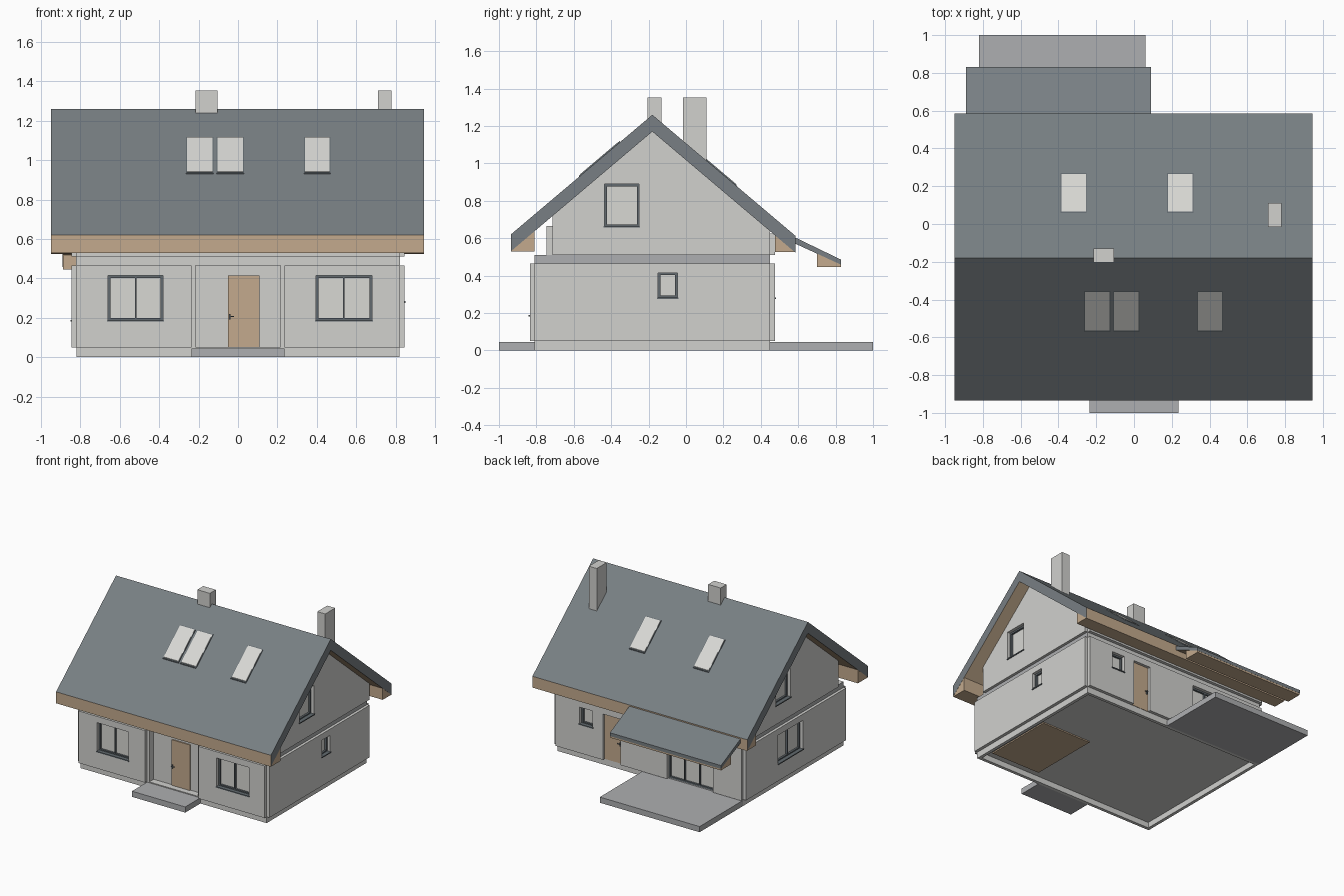
import bpy, bmesh

if "Cube" in bpy.data.objects:
    bpy.data.objects.remove(bpy.data.objects["Cube"])


def material(name, r, g, b):
    lin = [((c / 255 + 0.055) / 1.055) ** 2.4 for c in (r, g, b)]
    m = bpy.data.materials.new(name)
    m.diffuse_color = (*lin, 1)
    m.use_nodes = True
    m.node_tree.nodes["Principled BSDF"].inputs["Base Color"].default_value = m.diffuse_color
    return m


PLASTER = material("plaster", 209, 209, 206)
SLATE = material("roof slate", 120, 127, 131)
WOOD = material("wood", 195, 170, 141)
CONCRETE = material("concrete", 174, 175, 177)
FRAME = material("frame grey", 98, 106, 111)
GLASS = material("glass", 216, 216, 212)


def finish(name, bm, *mats):
    bmesh.ops.recalc_face_normals(bm, faces=bm.faces)
    me = bpy.data.meshes.new(name)
    bm.to_mesh(me)
    bm.free()
    for m in mats:
        me.materials.append(m)
    ob = bpy.data.objects.new(name, me)
    bpy.context.collection.objects.link(ob)
    return ob


def boxes(name, bounds, mat):
    """One object made of axis-aligned boxes (x0, x1, y0, y1, z0, z1)."""
    bm = bmesh.new()
    for x0, x1, y0, y1, z0, z1 in bounds:
        for v in bmesh.ops.create_cube(bm, size=1)["verts"]:
            v.co = ((x0 + x1) / 2 + v.co.x * (x1 - x0),
                    (y0 + y1) / 2 + v.co.y * (y1 - y0),
                    (z0 + z1) / 2 + v.co.z * (z1 - z0))
    return finish(name, bm, mat)


def prism(name, profile, x0, x1, *mats):
    """Extrude a side profile of (y, z) points along x."""
    bm = bmesh.new()
    face = bm.faces.new([bm.verts.new((x0, y, z)) for y, z in profile])
    out = bmesh.ops.extrude_face_region(bm, geom=[face])["geom"]
    for v in out:
        if isinstance(v, bmesh.types.BMVert):
            v.co.x = x1
    return finish(name, bm, *mats)


def cut(targets, cutter):
    for ob in targets:
        mod = ob.modifiers.new("openings", "BOOLEAN")
        mod.operation, mod.solver, mod.object = "DIFFERENCE", "EXACT", cutter
        bpy.context.view_layer.objects.active = ob
        bpy.ops.object.modifier_apply(modifier=mod.name)


# Main measures
WX, WF, WB = 0.845, -0.835, 0.475          # outer wall faces
CX, CF, CB = 0.82, -0.81, 0.45             # core wall faces
RIDGE_Y, RIDGE_Z, EAVE_F, EAVE_B = -0.18, 1.26, -0.935, 0.585
SLOPE = 0.846


def roof_z(y):
    return RIDGE_Z - SLOPE * abs(y - RIDGE_Y)


def under_z(y):
    return roof_z(y) - 0.09


def on_wall(side, u0, u1, d0, d1, z0, z1):
    """Box on a wall: u runs along it, d is the distance out of its face."""
    if side == "front":
        return (u0, u1, WF - d1, WF - d0, z0, z1)
    if side == "back":
        return (u0, u1, WB + d0, WB + d1, z0, z1)
    if side == "right":
        return (WX + d0, WX + d1, u0, u1, z0, z1)
    return (-WX - d1, -WX - d0, u0, u1, z0, z1)


# Foundation ring, floor underside and outdoor slabs
boxes("plinth", [(-CX, CX, CF, CF + 0.025, 0, 0.05), (-CX, CX, CB - 0.025, CB, 0, 0.05),
                 (-CX, -CX + 0.025, CF, CB, 0, 0.05), (CX - 0.025, CX, CF, CB, 0, 0.05)], PLASTER)
boxes("wood_floor", [(0.30, 0.74, -0.73, -0.15, 0.035, 0.05)], WOOD)
boxes("entrance_slab", [(-0.235, 0.235, -1.0, CF, 0, 0.045)], CONCRETE)
boxes("terrace", [(-0.82, 0.06, CB, 1.0, 0, 0.045)], CONCRETE)

# Solid wall core with gable
core = prism("wall_core", [(CF, 0.045), (CB, 0.045), (CB, under_z(CB) + 0.01),
                           (RIDGE_Y, 1.18), (-0.715, under_z(-0.715) + 0.01),
                           (-0.715, 0.51), (CF, 0.51)], -CX, CX, PLASTER)

# Outer wall panels, leaving notched corners
walls = [
    boxes("front_panels", [(-CX, -0.235, WF, CF, 0.05, 0.465), (0.235, CX, WF, CF, 0.05, 0.465)], PLASTER),
    boxes("back_panel", [(-CX, CX, CB, WB, 0.05, 0.465)], PLASTER),
]
for label, s in (("left", -1), ("right", 1)):
    a, b = sorted((s * CX, s * WX))
    walls.append(boxes(label + "_panel", [(a, b, CF, CB, 0.05, 0.465)], PLASTER))
    walls.append(prism(label + "_gable", [(-0.715, 0.51), (CB, 0.51), (CB, under_z(CB) + 0.01),
                                          (RIDGE_Y, 1.18), (-0.715, under_z(-0.715) + 0.01)], a, b, PLASTER))
    a, b = sorted((s * CX, s * (CX + 0.003)))
    boxes(label + "_ceiling_band", [(a, b, CF, CB, 0.465, 0.51)], CONCRETE)
boxes("knee_wall_panels", [(-CX, CX, -0.745, -0.715, 0.51, 0.665), (-CX, CX, CB, WB, 0.51, 0.625)], PLASTER)

# Openings: wall, name, start, end, bottom, top, panes
windows = [
    ("front", "front_window_left", -0.66, -0.38, 0.185, 0.415, 2),
    ("front", "front_window_right", 0.395, 0.68, 0.185, 0.415, 2),
    ("right", "right_window", -0.15, -0.045, 0.28, 0.415, 1),
    ("right", "right_gable_window", -0.435, -0.25, 0.66, 0.89, 1),
    ("left", "left_window", -0.265, 0.045, 0.185, 0.415, 2),
    ("left", "left_gable_window", -0.11, 0.075, 0.66, 0.89, 1),
    ("back", "back_window", 0.49, 0.605, 0.28, 0.415, 1),
    ("back", "terrace_window", -0.57, -0.165, 0.05, 0.415, 3),
]
openings = [on_wall(s, a, b, -0.055, 0.05, z0, z1) for s, n, a, b, z0, z1, p in windows]
openings.append(on_wall("back", 0.245, 0.4, -0.04, 0.05, 0.05, 0.415))   # back door
openings.append((-0.215, 0.215, -0.9, -0.755, 0.052, 0.465))             # entrance niche
cutter = boxes("opening_cutter", openings, PLASTER)
cutter.hide_render = True
cut([core] + walls, cutter)
bpy.data.objects.remove(cutter)

# Windows: frame bars, glass and sill
T = 0.013
for side, name, a, b, z0, z1, panes in windows:
    bars = [(a, a + T, z0, z1), (b - T, b, z0, z1), (a, b, z0, z0 + T), (a, b, z1 - T, z1)]
    for i in range(1, panes):
        m = a + (b - a) * i / panes
        bars.append((m - 0.004, m + 0.004, z0, z1))
    parts = [on_wall(side, u0, u1, -0.055, -0.025, w0, w1) for u0, u1, w0, w1 in bars]
    if z0 > 0.1:
        parts.append(on_wall(side, a - 0.005, b + 0.005, -0.05, 0.006, z0 - 0.004, z0 + 0.004))
    boxes(name + "_frame", parts, FRAME)
    boxes(name + "_glass", [on_wall(side, a, b, -0.055, -0.04, z0, z1)], GLASS)

# Doors with handles
boxes("front_door", [(-0.05, 0.11, -0.764, -0.75, 0.05, 0.415)], WOOD)
boxes("front_door_handle", [(-0.045, -0.037, -0.775, -0.764, 0.19, 0.22),
                            (-0.045, -0.02, -0.778, -0.772, 0.204, 0.21)], FRAME)
boxes("back_door", [on_wall("back", 0.245, 0.4, -0.045, -0.022, 0.05, 0.415)], WOOD)
boxes("back_door_handle", [on_wall("back", 0.255, 0.263, -0.022, -0.012, 0.19, 0.22),
                           on_wall("back", 0.255, 0.28, -0.014, -0.008, 0.204, 0.21)], FRAME)

# Main roof: slate on top and gable ends, wood beneath and along the eaves
roof = prism("roof", [(EAVE_F, roof_z(EAVE_F)), (RIDGE_Y, RIDGE_Z), (EAVE_B, roof_z(EAVE_B)),
                      (EAVE_B, under_z(EAVE_B)), (RIDGE_Y, RIDGE_Z - 0.09), (EAVE_F, under_z(EAVE_F))],
             -0.95, 0.945, SLATE, WOOD)
for p in roof.data.polygons:
    p.material_index = int(p.normal.z < -0.3 or abs(p.normal.y) > 0.9)

# Boxed eaves
prism("front_soffit", [(EAVE_F, 0.53), (-0.81, 0.53), (-0.81, under_z(-0.81) + 0.005),
                       (EAVE_F, under_z(EAVE_F) + 0.005)], -0.949, 0.944, WOOD)
prism("back_soffit", [(EAVE_B, 0.525), (WB, 0.525), (WB, under_z(WB) + 0.005),
                      (EAVE_B, under_z(EAVE_B) + 0.005)], -0.949, 0.944, WOOD)

# Terrace canopy
canopy = prism("canopy", [(0.575, 0.608), (0.83, 0.485), (0.83, 0.458), (0.575, 0.575)],
               -0.89, 0.09, SLATE, WOOD)
for p in canopy.data.polygons:
    p.material_index = int(p.normal.z < -0.3)
prism("canopy_soffit", [(0.70, 0.445), (0.828, 0.445), (0.828, 0.462), (0.70, 0.522)], -0.888, 0.088, WOOD)

# Roof windows lying on the slopes
skylights = [(-0.26, -0.13, -0.565, -0.36), (-0.105, 0.025, -0.565, -0.36), (0.34, 0.465, -0.565, -0.36),
             (-0.385, -0.255, 0.065, 0.265), (0.18, 0.31, 0.065, 0.265)]
for i, (x0, x1, y0, y1) in enumerate(skylights, 1):
    for part, grow, lift, mat in (("frame", 0.006, 0.006, FRAME), ("glass", 0.0, 0.009, GLASS)):
        a, b = y0 - grow, y1 + grow
        prism(f"skylight_{part}_{i}", [(a, roof_z(a) - 0.01), (b, roof_z(b) - 0.01),
                                       (b, roof_z(b) + lift), (a, roof_z(a) + lift)],
              x0 - grow * 0.8, x1 + grow * 0.8, mat)

# Chimneys
boxes("ridge_chimney", [(-0.215, -0.105, -0.205, -0.13, 1.15, 1.353)], PLASTER)
boxes("gable_chimney", [(0.71, 0.78, -0.015, 0.11, 0.95, 1.353)], PLASTER)
